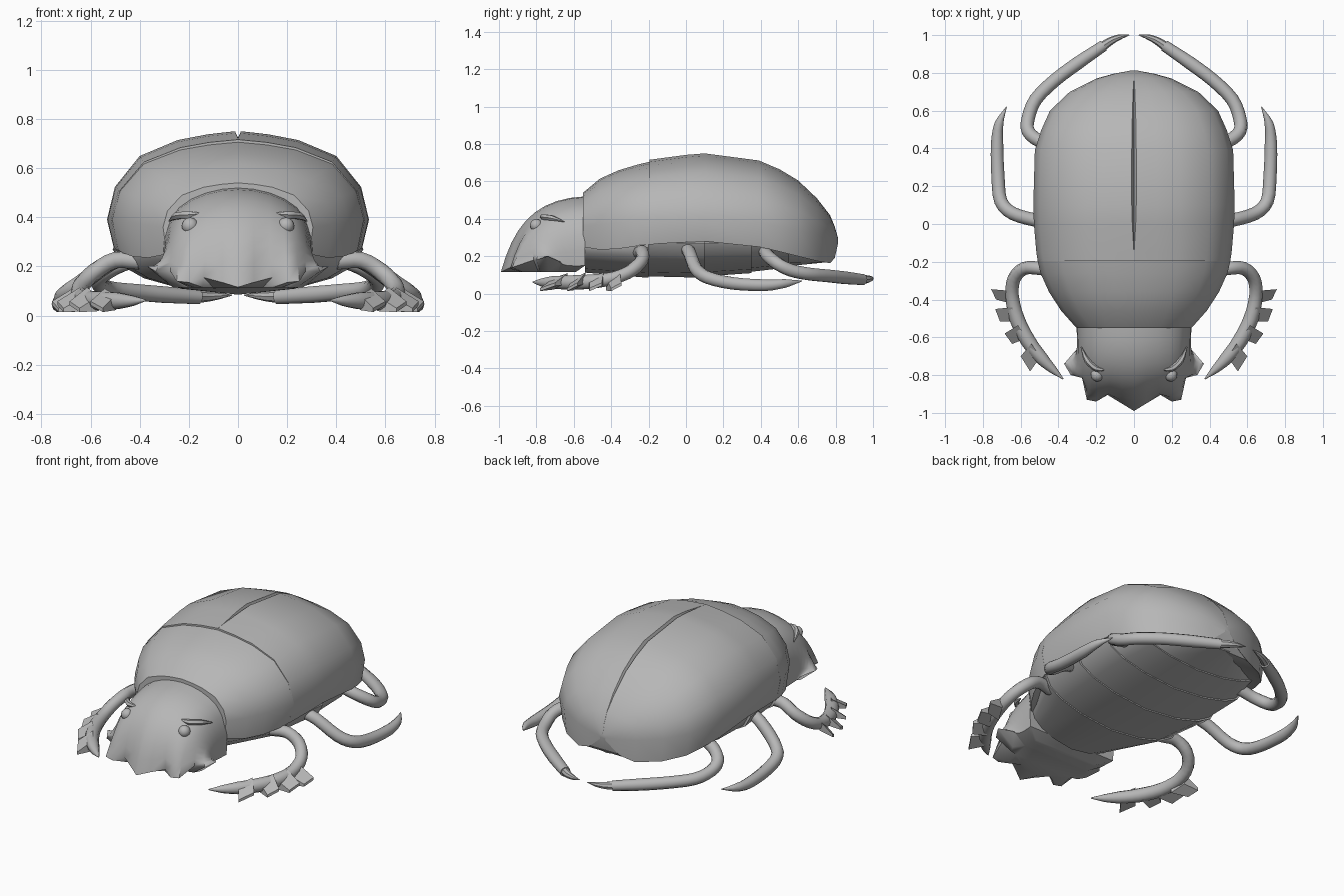
import bpy, bmesh, math
from mathutils import Vector

if "Cube" in bpy.data.objects:
    bpy.data.objects.remove(bpy.data.objects["Cube"])

mat = bpy.data.materials.new("shell grey")
mat.diffuse_color = (0.47, 0.47, 0.47, 1)
mat.use_nodes = True
mat.node_tree.nodes["Principled BSDF"].inputs["Base Color"].default_value = mat.diffuse_color


def finish(ob, angle=35):
    ob.data.materials.append(mat)
    bpy.ops.object.select_all(action='DESELECT')
    ob.select_set(True)
    bpy.context.view_layer.objects.active = ob
    bpy.ops.object.shade_smooth_by_angle(angle=math.radians(angle))
    return ob


def from_bmesh(name, bm, angle=35):
    bmesh.ops.remove_doubles(bm, verts=bm.verts, dist=0.0003)
    bmesh.ops.recalc_face_normals(bm, faces=bm.faces)
    me = bpy.data.meshes.new(name)
    bm.to_mesh(me)
    bm.free()
    ob = bpy.data.objects.new(name, me)
    bpy.context.collection.objects.link(ob)
    return finish(ob, angle)


def loft(name, rings, angle=35):
    """Skin closed rings of equal length and cap both ends."""
    bm = bmesh.new()
    rows = [[bm.verts.new(p) for p in r] for r in rings]
    n = len(rows[0])
    for a, b in zip(rows, rows[1:]):
        for i in range(n):
            j = (i + 1) % n
            bm.faces.new((a[i], a[j], b[j], b[i]))
    bm.faces.new(rows[0])
    bm.faces.new(rows[-1])
    return from_bmesh(name, bm, angle)


def mirrored(half, y):
    """Half profile from the centre outward -> full closed ring."""
    return [(x, y, z) for x, z in half] + [(-x, y, z) for x, z in half[::-1] if x > 0]


ARCH = ((.23, .965), (.46, .9), (.75, .72), (.94, .37), (1, 0))


def shell_ring(y, w, top, mid, low, groove=0.0):
    half = [(0, top - groove * 2.2)]
    if groove:
        half.append((groove, top))
    half += [(w * a, mid + (top - mid) * b) for a, b in ARCH]
    half += [(w * .95, low), (w * .85, low + .01), (0, low + .01)]
    return mirrored(half, y)


# wing cases with a narrow central groove
loft("wing_cases", [shell_ring(*s) for s in (
    (-.195, .51, .716, .39, .262, .0005), (-.15, .517, .722, .39, .267, .0005),
    (0, .53, .742, .39, .275, .009), (.1, .533, .75, .39, .28, .012),
    (.39, .525, .712, .38, .25, .012), (.5, .49, .665, .36, .225, .011),
    (.6, .445, .605, .34, .2, .008), (.7, .34, .51, .32, .175, .005),
    (.77, .2, .42, .30, .163, .0005), (.795, .11, .36, .29, .19, .0005),
    (.812, .02, .30, .285, .265, .0005))], 30)

# plate behind the head
loft("thorax_plate", [shell_ring(*s) for s in (
    (-.55, .305, .54, .36, .25), (-.46, .385, .615, .37, .235), (-.36, .45, .66, .38, .24),
    (-.26, .495, .69, .39, .255), (-.188, .512, .707, .39, .265))])

# stepped, rounded belly segments
BELLY = [(-.54, .30, .105), (-.2, .485, .085), (.1, .51, .085),
         (.35, .495, .11), (.55, .43, .14), (.775, .18, .17)]
for k, (a, b) in enumerate(zip(BELLY, BELLY[1:])):
    rings = []
    for (y, w, z), s in ((a, .97), (b, 1)):
        low, w = z + (1 - s) * .25, w * s
        h = .27 - low
        rings.append(mirrored([(0, .32), (w * .95, .32), (w, .27), (w * .93, low + h * .64),
                               (w * .75, low + h * .36), (w * .45, low + h * .13), (0, low)], y))
    loft(f"belly_segment_{k + 1}", rings, 50)

# head: arched neck blended into a smooth front, with teeth only near the rim
RIM = [(.31, -.67, .17), (.37, -.74, .20), (.335, -.80, .18), (.275, -.815, .18), (.25, -.93, .14),
       (.20, -.94, .135), (.14, -.905, .155), (.065, -.95, .135), (0, -.99, .115)]
BASE = [(.31, -.67, .16), (.325, -.75, .17), (.31, -.80, .17), (.28, -.84, .16), (.235, -.885, .15),
        (.19, -.91, .15), (.13, -.925, .145), (.065, -.94, .14), (0, -.955, .13)]
NECK = [(.30, .15), (.305, .23), (.30, .31), (.275, .39), (.24, .44), (.19, .475),
        (.13, .50), (.065, .515), (0, .52)]
STEPS = 10
bm = bmesh.new()
rails = []
for side in (1, -1):
    trios = list(zip(RIM, BASE, NECK))
    if side < 0:
        trios = trios[-2::-1]
    for r, s, (nx, nz) in trios:
        a, c = Vector((nx, -.54, nz)), Vector(s)
        tooth = Vector(r) - c
        m = Vector((nx * .96, -.54 + (c.y + .54) * .9, nz * .97))
        pts = []
        for q in range(STEPS):
            t = q / (STEPS - 1)
            p = a * (1 - t) ** 2 + m * 2 * t * (1 - t) + c * t * t + tooth * t ** 4
            pts.append(bm.verts.new((p.x * side, p.y, p.z)))
        rails.append(pts)
for a, b in zip(rails, rails[1:]):
    for q in range(STEPS - 1):
        bm.faces.new((a[q], a[q + 1], b[q + 1], b[q]))
bm.faces.new([r[0] for r in rails])
# underside of the head: inner ring, then a flat chin
border = rails[0] + [r[-1] for r in rails[1:-1]] + rails[-1][::-1]
inner = [bm.verts.new((v.co.x * .72, -.72 + (v.co.y + .72) * .72, .115)) for v in border]
for i, v in enumerate(border):
    j = (i + 1) % len(border)
    bm.faces.new((v, border[j], inner[j], inner[i]))
bm.faces.new(inner)
from_bmesh("head", bm, 50)


def tube(name, pts, radii, sides=10):
    """Round limb swept along a smooth path."""
    P = [Vector(p) for p in pts]
    P = [P[0] * 2 - P[1]] + P + [P[-1] * 2 - P[-2]]
    path, rad = [], []
    for i in range(len(pts) - 1):
        p0, p1, p2, p3 = P[i:i + 4]
        for q in range(3):
            t = q / 3
            path.append(.5 * (2 * p1 + (p2 - p0) * t + (2 * p0 - 5 * p1 + 4 * p2 - p3) * t * t
                              + (3 * p1 - p0 - 3 * p2 + p3) * t ** 3))
            rad.append(radii[i] + (radii[i + 1] - radii[i]) * t)
    path.append(P[-2])
    rad.append(radii[-1])
    rings = []
    for i, p in enumerate(path):
        d = (path[min(i + 1, len(path) - 1)] - path[max(i - 1, 0)]).normalized()
        u = d.cross(Vector((0, 0, 1))).normalized()
        v = u.cross(d)
        rings.append([p + (u * math.cos(g) + v * math.sin(g)) * rad[i]
                      for g in (2 * math.pi * j / sides for j in range(sides))])
    return loft(name, rings, 40)


def spike(name, base, tip_back, tip_front):
    """Flat digging spike ending in a slanted edge."""
    b, p, q = Vector(base), Vector(tip_back), Vector(tip_front)
    w = (p - q).normalized() * .045
    up = Vector((0, 0, 1))
    root = [b + w + up * .032, b - w + up * .032, b - w - up * .03, b + w - up * .03]
    end = [p + up * .008, q + up * .008, q - up * .008, p - up * .008]
    return loft(name, [root, end])


FRONT = [(.40, -.25, .22), (.50, -.235, .225), (.58, -.235, .18), (.635, -.29, .125), (.645, -.38, .085),
         (.62, -.5, .065), (.56, -.62, .06), (.49, -.71, .06), (.43, -.77, .06), (.375, -.82, .062)]
MIDDLE = [(.42, 0, .25), (.52, .02, .215), (.64, .055, .13), (.705, .12, .085), (.72, .25, .055),
          (.725, .42, .045), (.715, .53, .055), (.675, .62, .068)]
HIND = [(.42, .42, .23), (.50, .44, .2), (.56, .49, .16), (.56, .56, .125), (.52, .66, .105),
        (.42, .76, .095), (.30, .85, .085), (.16, .945, .075)]
SPIKES = [((.645, -.39), (.757, -.345), (.73, -.40)), ((.63, -.48), (.735, -.45), (.71, -.515)),
          ((.59, -.57), (.685, -.58), (.645, -.635)), ((.52, -.67), (.60, -.70), (.55, -.78))]

for s, tag in ((1, "right"), (-1, "left")):
    def flip(pts):
        return [(x * s, y, z) for x, y, z in pts]

    # legs and hind claws
    tube(f"front_leg_{tag}", flip(FRONT), [.035] * 5 + [.04, .04, .035, .022, .003])
    tube(f"middle_leg_{tag}", flip(MIDDLE), [.035] * 5 + [.033, .024, .002])
    tube(f"hind_leg_{tag}", flip(HIND), [.035] * 7 + [.03])
    tube(f"hind_claw_{tag}", flip([(.18, .93, .077), (.13, .965, .077), (.08, .988, .08), (.025, 1.0, .083)]),
         [.026, .022, .015, .002], 8)
    # digging spikes on the front legs
    for k, (a, b, c) in enumerate(SPIKES):
        spike(f"spike_{k + 1}_{tag}", *flip([(*a, .065), (*b, .05), (*c, .022)]))
    # eye
    bm = bmesh.new()
    bmesh.ops.create_uvsphere(bm, u_segments=16, v_segments=10, radius=.034)
    bmesh.ops.translate(bm, verts=bm.verts, vec=(.195 * s, -.80, .365))
    from_bmesh(f"eye_{tag}", bm, 60)
    # low brow ridge above the eye
    tube(f"brow_{tag}", flip([(.14, -.77, .415), (.2, -.765, .41), (.25, -.72, .405), (.28, -.65, .385)]),
         [.003, .016, .016, .003], 6)
